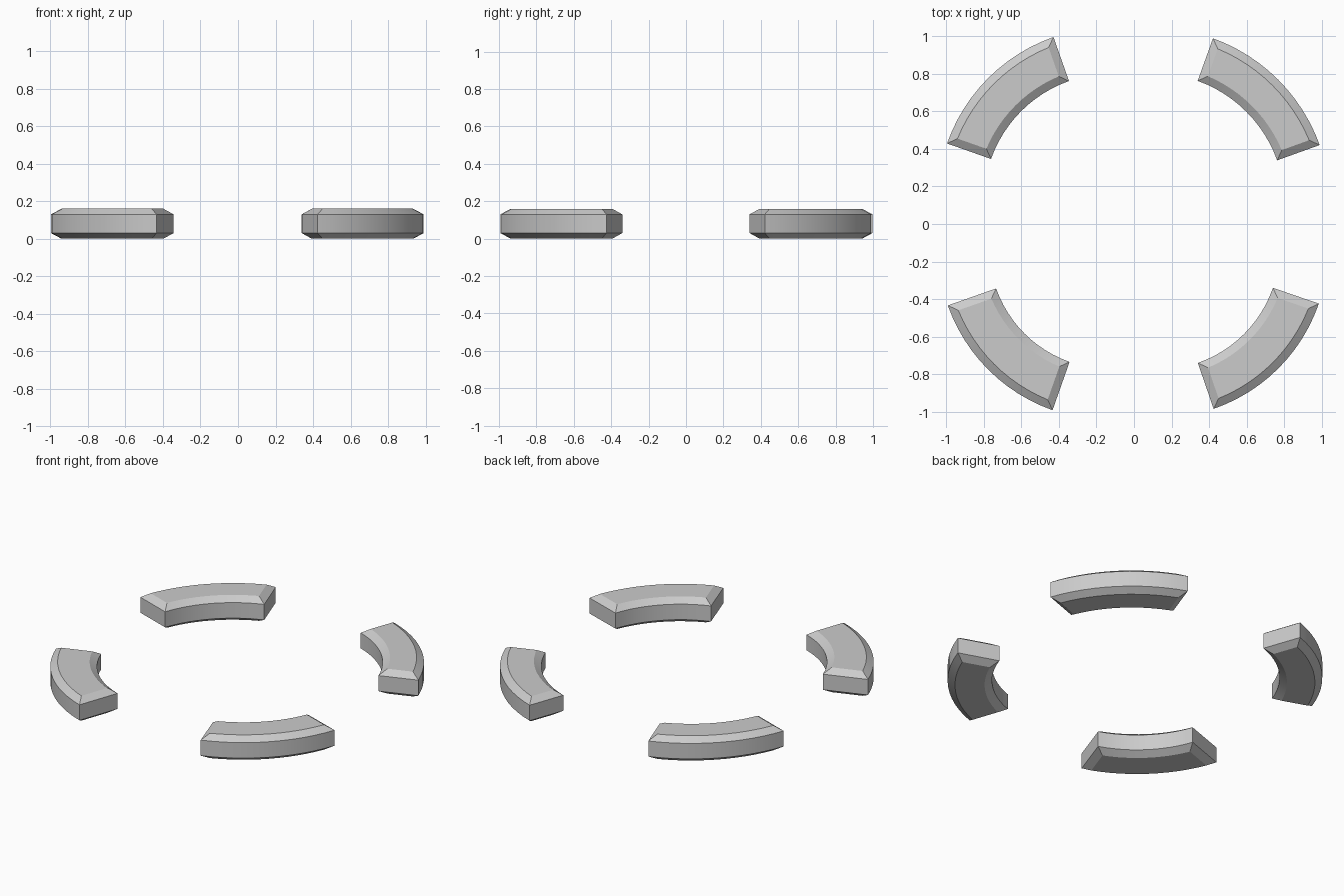
import bpy, bmesh, math

if "Cube" in bpy.data.objects:
    bpy.data.objects.remove(bpy.data.objects["Cube"])

N = 12          # segments along each arc
BEVEL = 0.043   # horizontal chamfer width
LEVELS = [(0.0, BEVEL), (0.03, 0.0), (0.13, 0.0), (0.16, BEVEL)]


def outline(direction, centre, r_in, r_out, half, inset):
    """Closed arc-sector outline, inset evenly on all four sides."""
    cx, cy = centre * math.cos(direction), centre * math.sin(direction)
    pts = []
    for r, sign in ((r_out - inset, 1), (r_in + inset, -1)):
        h = half - math.asin(inset / r)
        for i in range(N + 1):
            a = direction + sign * h * (2 * i / N - 1)
            pts.append((cx + r * math.cos(a), cy + r * math.sin(a)))
    return pts


def arc_block(name, angle, centre, r_in, r_out, half):
    bm = bmesh.new()
    rings = []
    for z, inset in LEVELS:
        pts = outline(math.radians(angle), centre, r_in, r_out,
                      math.radians(half), inset)
        rings.append([bm.verts.new((x, y, z)) for x, y in pts])
    count = len(rings[0])
    # chamfers and walls
    for low, high in zip(rings, rings[1:]):
        for i in range(count):
            j = (i + 1) % count
            bm.faces.new((low[i], low[j], high[j], high[i]))
    # flat bottom and top, as strips across the arc
    for ring in (rings[0], rings[-1]):
        for i in range(N):
            bm.faces.new((ring[i], ring[i + 1],
                          ring[count - 2 - i], ring[count - 1 - i]))
    bmesh.ops.recalc_face_normals(bm, faces=bm.faces)
    mesh = bpy.data.meshes.new(name)
    bm.to_mesh(mesh)
    bm.free()
    obj = bpy.data.objects.new(name, mesh)
    bpy.context.collection.objects.link(obj)
    bpy.ops.object.select_all(action='DESELECT')
    obj.select_set(True)
    bpy.context.view_layer.objects.active = obj
    bpy.ops.object.shade_smooth_by_angle(angle=math.radians(20))


# four curved blocks, one on each diagonal
arc_block("back_right_block", 45, 0.143, 0.704, 0.945, 25.2)
arc_block("back_left_block", 135, 0.171, 0.680, 0.929, 25.6)
arc_block("front_left_block", 225, 0.185, 0.641, 0.914, 25.6)
arc_block("front_right_block", 315, 0.184, 0.646, 0.905, 26.0)
